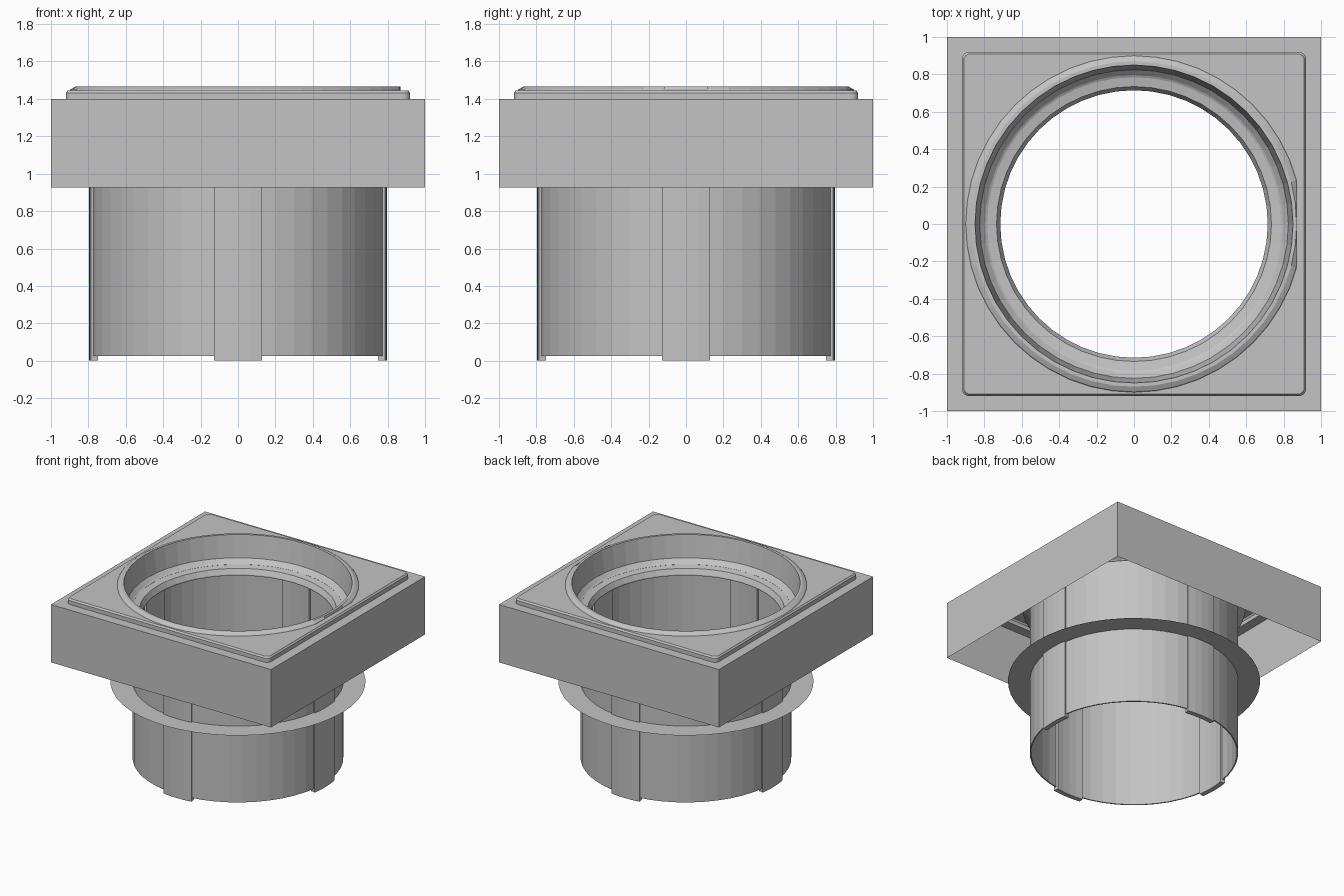
import bpy
import bmesh
from math import cos, sin, radians, hypot

cube = bpy.data.objects.get("Cube")
if cube:
    bpy.data.objects.remove(cube, do_unlink=True)

grey = bpy.data.materials.new("light_grey")
grey.use_nodes = True
COLOUR = (0.55, 0.55, 0.55, 1)
grey.diffuse_color = COLOUR
grey.node_tree.nodes["Principled BSDF"].inputs["Base Color"].default_value = COLOUR


def circle(r, z, angles):
    return [(r * cos(a), r * sin(a), z) for a in angles]


def square(h, z, angles, corner=0.0):
    """Square loop with optional rounded corners, sampled by angle."""
    loop = []
    for a in angles:
        k = h / max(abs(cos(a)), abs(sin(a)))
        x, y = k * cos(a), k * sin(a)
        dx, dy = abs(x) - (h - corner), abs(y) - (h - corner)
        if corner and dx > 0 and dy > 0:
            d = corner / hypot(dx, dy)
            x = (h - corner + dx * d) * (1 if x > 0 else -1)
            y = (h - corner + dy * d) * (1 if y > 0 else -1)
        loop.append((x, y, z))
    return loop


def loft(name, loops, caps=False, wrap=False):
    """Skin a row of closed loops that share one point count."""
    bm = bmesh.new()
    rows = [[bm.verts.new(p) for p in loop] for loop in loops]
    pairs = list(zip(rows, rows[1:]))
    if wrap:
        pairs.append((rows[-1], rows[0]))
    n = len(rows[0])
    for a, b in pairs:
        for i in range(n):
            j = (i + 1) % n
            bm.faces.new((a[i], a[j], b[j], b[i]))
    if caps:
        bm.faces.new(rows[0][::-1])
        bm.faces.new(rows[-1])
    mesh = bpy.data.meshes.new(name)
    bm.to_mesh(mesh)
    bm.free()
    mesh.materials.append(grey)
    obj = bpy.data.objects.new(name, mesh)
    bpy.context.collection.objects.link(obj)
    return obj


ROUND = [radians(i * 7.5) for i in range(48)]

# Open-bottomed square housing with a raised, rounded pad on top
extra = [radians(c + s * d) for c in (45, 135, 225, 315)
         for s in (-1, 1) for d in (0.4, 0.8, 1.3)]
mixed = sorted(ROUND + extra)
loft("housing", [
    square(1, 0.925, mixed),
    square(1, 1.4, mixed),
    square(0.92, 1.4, mixed, 0.04),
    square(0.92, 1.432, mixed, 0.04),
    square(0.91, 1.445, mixed, 0.035),
    circle(0.86, 1.445, mixed),
])

# Rim, stepped seat and pipe as one turned profile
profile = [(0.785, 0.025), (0.785, 1.25), (0.84, 1.28), (0.86, 1.44),
           (0.9, 1.445), (0.895, 1.452), (0.87, 1.465), (0.85, 1.465),
           (0.825, 1.285), (0.79, 1.25), (0.735, 1.24), (0.715, 1.2),
           (0.715, 1.19), (0.775, 1.17), (0.775, 0.025)]
pipe = loft("rim_and_pipe", [circle(r, z, ROUND) for r, z in profile], wrap=True)
# The rim is trimmed flat on its left side
for v in pipe.data.vertices:
    v.co.x = min(v.co.x, 0.87)

# Thin flange around the pipe
loft("flange", [circle(0.95, 0.652, ROUND), circle(0.78, 0.652, ROUND)])

# Four raised strips down the pipe, ending just below its rim
for side, turn in (("left", 0), ("back", 90), ("right", 180), ("front", 270)):
    arc = [radians(turn + d) for d in (-9.2, -4.6, 0, 4.6, 9.2)]
    loops = [circle(0.797, z, arc) + circle(0.757, z, arc[::-1]) for z in (0, 1.18)]
    loft(side + "_strip", loops, caps=True)
